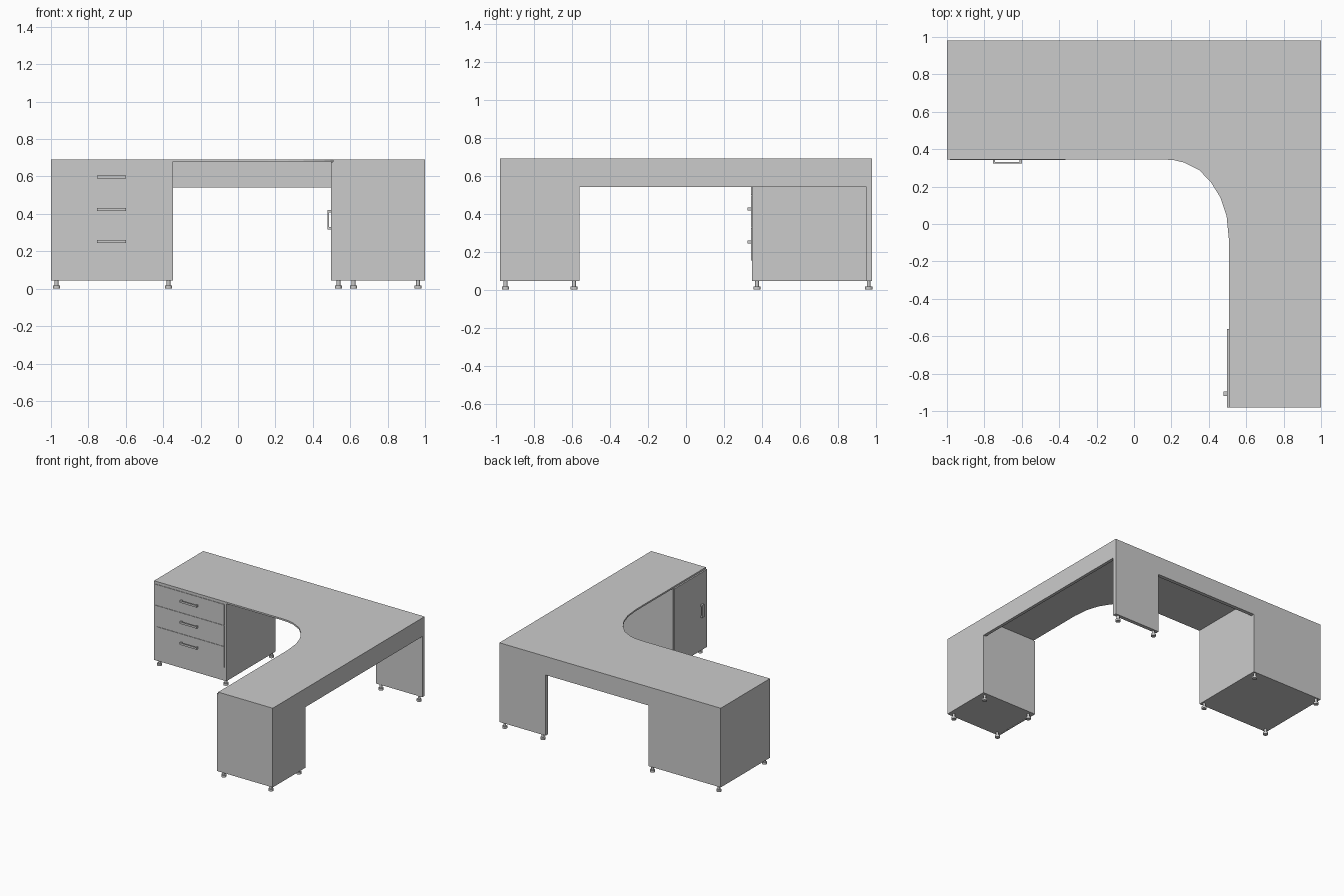
import bpy, bmesh
from mathutils import Matrix

if "Cube" in bpy.data.objects:
    bpy.data.objects.remove(bpy.data.objects["Cube"])

TOP, SLAB, BASE, APRON = 0.692, 0.679, 0.045, 0.54
BACK = 0.98


def make(name, bm):
    bmesh.ops.recalc_face_normals(bm, faces=bm.faces)
    me = bpy.data.meshes.new(name)
    bm.to_mesh(me)
    bm.free()
    ob = bpy.data.objects.new(name, me)
    bpy.context.collection.objects.link(ob)
    return ob


def add_box(bm, x0, x1, y0, y1, z0, z1):
    m = Matrix.Translation(((x0 + x1) / 2, (y0 + y1) / 2, (z0 + z1) / 2))
    bmesh.ops.create_cube(bm, size=1, matrix=m @ Matrix.Diagonal((x1 - x0, y1 - y0, z1 - z0, 1)))


def boxes(name, *dims):
    bm = bmesh.new()
    for d in dims:
        add_box(bm, *d)
    return make(name, bm)


# L-shaped tabletop with a curved inner corner
outline = [(-1, BACK), (-1, 0.345), (0.163, 0.345), (0.215, 0.341), (0.27, 0.328), (0.35, 0.287),
           (0.41, 0.225), (0.463, 0.14), (0.495, 0.043), (0.507, -0.08), (0.507, -BACK),
           (1, -BACK), (1, BACK)]
bm = bmesh.new()
face = bm.faces.new([bm.verts.new((x, y, SLAB)) for x, y in outline])
ext = bmesh.ops.extrude_face_region(bm, geom=[face])
bmesh.ops.translate(bm, vec=(0, 0, TOP - SLAB),
                    verts=[g for g in ext["geom"] if isinstance(g, bmesh.types.BMVert)])
make("tabletop", bm)

# Cabinets
boxes("drawer_cabinet", (-1, -0.348, 0.347, BACK, BASE, SLAB))
boxes("door_cabinet", (0.509, 1, -BACK, -0.56, BASE, SLAB))
boxes("cabinet_door", (0.496, 0.508, -BACK, -0.562, BASE, 0.678))

# Modesty panels and corner leg
boxes("back_apron", (-0.348, 1, 0.95, BACK, APRON, SLAB))
boxes("side_apron", (0.975, 1, -0.56, 0.95, APRON, SLAB))
boxes("corner_leg_panel", (0.582, 1, 0.95, BACK, BASE, APRON))

# Drawer fronts with bar handles
for i in range(3):
    z0, h = 0.155 + 0.172 * i, 0.252 + 0.172 * i
    boxes(f"drawer_front_{i + 1}", (-0.985, -0.365, 0.343, 0.35, z0, z0 + 0.169))
    a, b = h - 0.008, h + 0.008
    boxes(f"drawer_handle_{i + 1}",
          (-0.755, -0.6, 0.323, 0.331, a, b),
          (-0.755, -0.743, 0.331, 0.345, a, b),
          (-0.612, -0.6, 0.331, 0.345, a, b))

# Vertical door handle
boxes("door_handle",
      (0.479, 0.487, -0.92, -0.895, 0.317, 0.42),
      (0.487, 0.498, -0.92, -0.895, 0.317, 0.329),
      (0.487, 0.498, -0.92, -0.895, 0.408, 0.42))

# Feet: wide pad below a narrow stem
feet = [(x, y) for x in (-0.97, -0.371) for y in (0.374, 0.962)]
feet += [(x, y) for x in (0.537, 0.963) for y in (-0.95, -0.59)]
feet += [(0.618, 0.962), (0.963, 0.962)]
for i, (x, y) in enumerate(feet):
    bm = bmesh.new()
    for r, z0, z1 in ((0.019, 0, 0.017), (0.01, 0.017, BASE)):
        bmesh.ops.create_cone(bm, cap_ends=True, segments=12, radius1=r, radius2=r, depth=z1 - z0,
                              matrix=Matrix.Translation((x, y, (z0 + z1) / 2)))
    make(f"foot_{i + 1}", bm)
